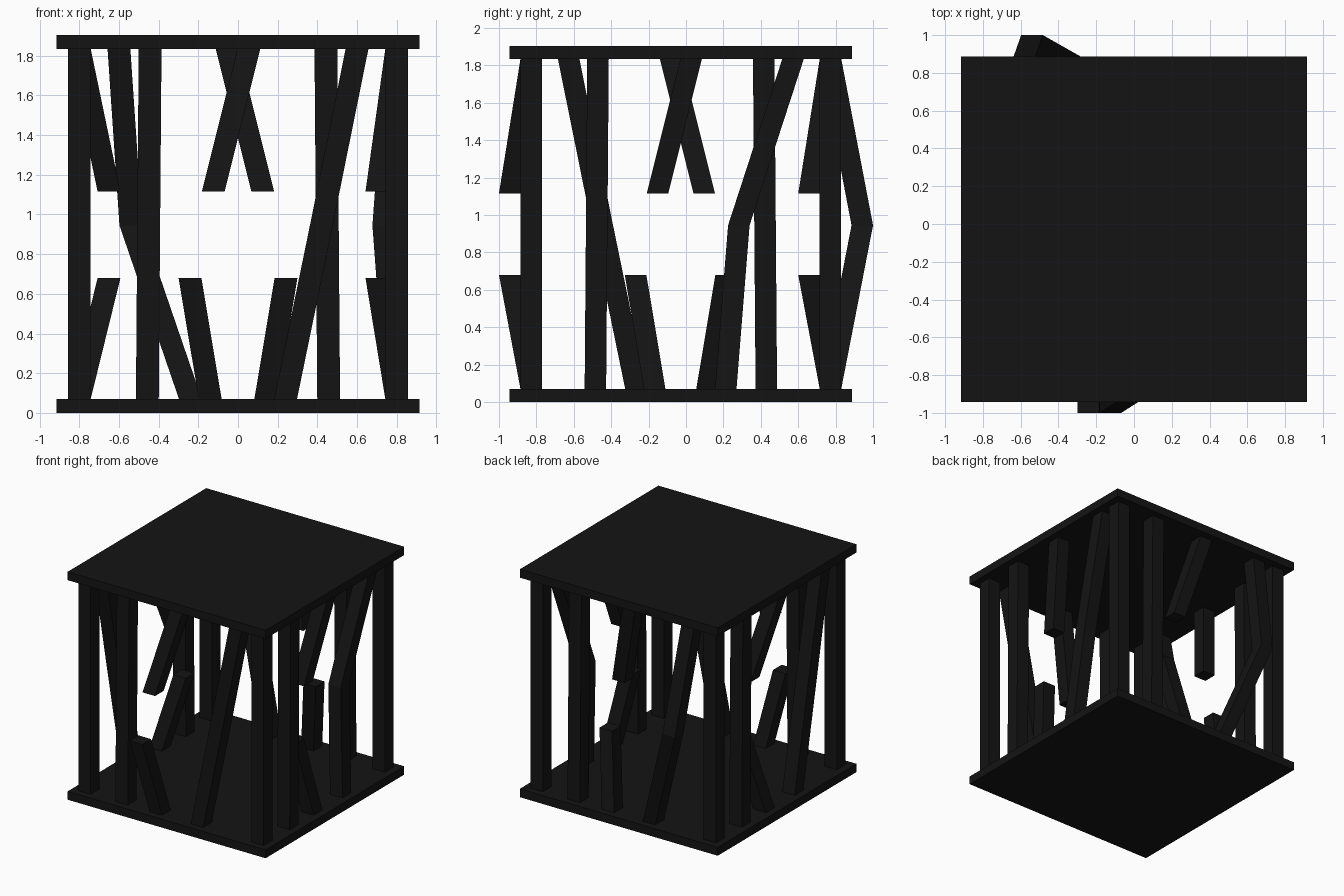
import bpy, bmesh, math
from mathutils import Matrix, Vector

if "Cube" in bpy.data.objects:
    bpy.data.objects.remove(bpy.data.objects["Cube"])

CY = -0.0275           # y centre of the slabs
W = 0.0575             # half width of a post
Z0, Z1 = 0.07, 1.835   # clear height between slabs
LOW, MID, HIGH = 0.68, 0.945, 1.115
EDGE = 0.80            # post line distance from the centre

black = bpy.data.materials.new("black")
black.diffuse_color = (0.007, 0.007, 0.007, 1)
black.use_nodes = True
black.node_tree.nodes["Principled BSDF"].inputs["Base Color"].default_value = black.diffuse_color


def slab(name, z0, z1):
    bpy.ops.mesh.primitive_cube_add(size=1, location=(0, CY, (z0 + z1) / 2))
    ob = bpy.context.object
    ob.name = name
    ob.scale = (1.83, 1.83, z1 - z0)
    ob.data.materials.append(black)


def post(name, side, path):
    """Square post with level cross-sections; path holds (along, outward, z).
    side 0..3 = front, right, back, left."""
    rot = Matrix.Rotation(side * math.pi / 2, 3, 'Z')
    bm = bmesh.new()
    rings = []
    for u, out, z in path:
        ring = []
        for du, dv in ((-W, -W), (W, -W), (W, W), (-W, W)):
            p = rot @ Vector((u + du, -(EDGE + out) + dv, z))
            ring.append(bm.verts.new(p + Vector((0, CY, 0))))
        rings.append(ring)
    for a, b in zip(rings, rings[1:]):
        for i in range(4):
            j = (i + 1) % 4
            bm.faces.new((a[i], a[j], b[j], b[i]))
    bm.faces.new(rings[0][::-1])
    bm.faces.new(rings[-1])
    me = bpy.data.meshes.new(name)
    bm.to_mesh(me)
    bm.free()
    me.materials.append(black)
    bpy.context.collection.objects.link(bpy.data.objects.new(name, me))


# Floor and roof
slab("floor_slab", 0, Z0)
slab("roof_slab", Z1, 1.905)

# Per side: outward shift of the broken post, middle of the leaning post (along, outward)
sides = [
    ("front", 0.115, 0.42, 0.0),
    ("right", -0.10, 0.31, -0.065),
    ("back", -0.115, 0.54, 0.17),
    ("left", -0.15, 0.42, 0.0),
]
for k, (n, shift, mid_u, mid_out) in enumerate(sides):
    post(n + "_corner_post", k, [(-EDGE, 0, Z0), (-EDGE, 0, Z1)])
    post(n + "_upright_post", k, [(-0.457, 0, Z0), (-0.443, 0, Z1)])
    post(n + "_leaning_post", k,
         [(0.24, 0, Z0), (mid_u, mid_out, MID), (0.60, 0, Z1)])
    # Broken post with its middle missing
    post(n + "_lower_stub", k, [(-0.14, 0, Z0), (-0.242, shift, LOW)])
    post(n + "_upper_stub", k, [(-0.125, shift, HIGH), (0.055, 0, Z1)])
